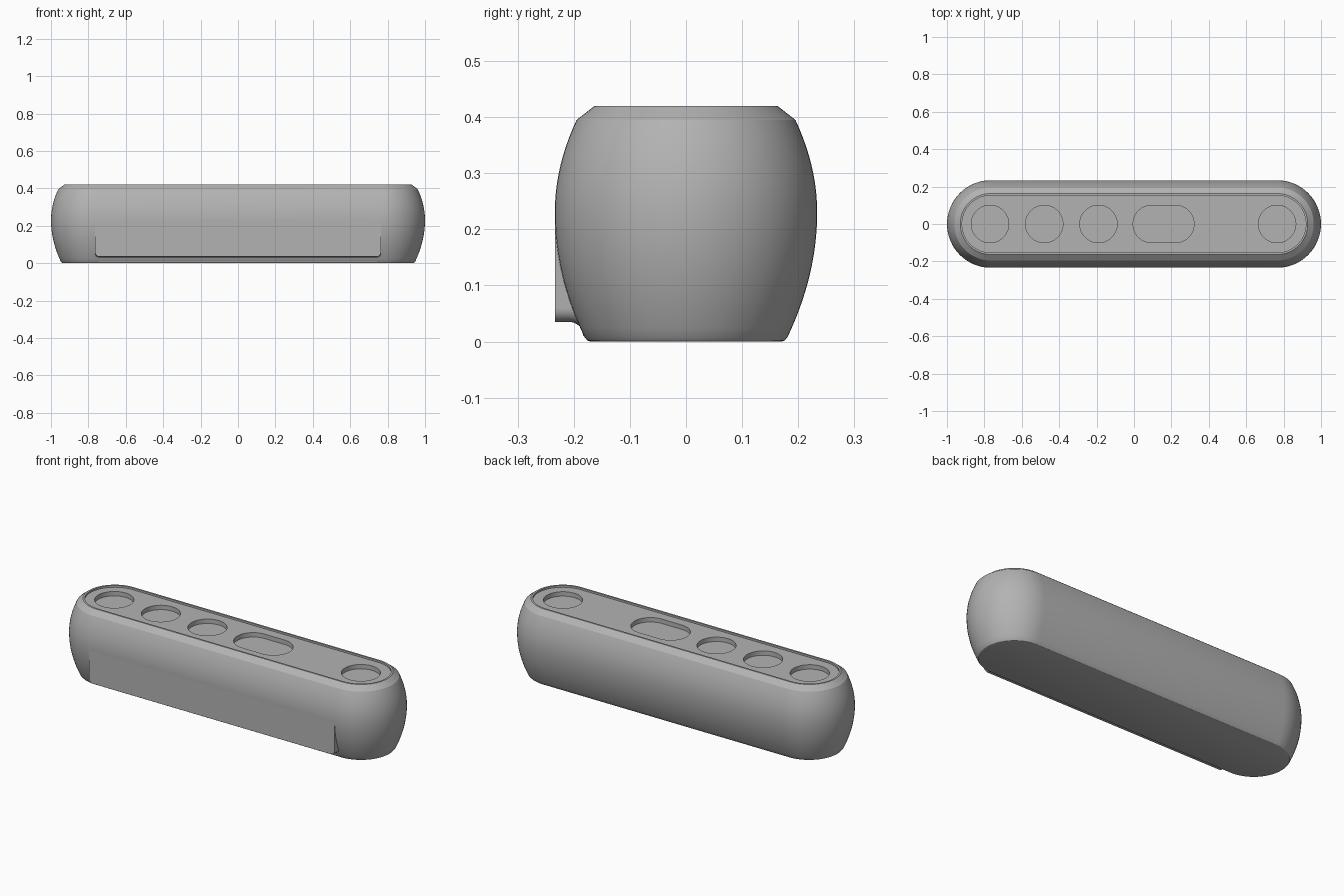
import bpy, bmesh, math

cube = bpy.data.objects.get("Cube")
if cube:
    bpy.data.objects.remove(cube, do_unlink=True)

grey = bpy.data.materials.new("mid grey")
grey.use_nodes = True
COLOUR = (0.45, 0.45, 0.45, 1)
grey.diffuse_color = COLOUR
grey.node_tree.nodes["Principled BSDF"].inputs["Base Color"].default_value = COLOUR


def stadium(r, half, z, cx=0.0, n=32):
    """Closed pill outline of radius r around a segment of given half length."""
    pts = []
    for side in (1, -1):
        for i in range(n + 1):
            a = math.pi * (i / n - 0.5)
            pts.append((cx + side * (half + r * math.cos(a)), side * r * math.sin(a), z))
    return pts


def circle(r, cx, z, n=64):
    return [(cx + r * math.cos(2 * math.pi * i / n), r * math.sin(2 * math.pi * i / n), z)
            for i in range(n)]


def loft(name, rings):
    """Skin a stack of matching rings and cap both ends."""
    bm = bmesh.new()
    loops = [[bm.verts.new(p) for p in ring] for ring in rings]
    n = len(loops[0])
    for a, b in zip(loops, loops[1:]):
        for i in range(n):
            j = (i + 1) % n
            bm.faces.new((a[i], a[j], b[j], b[i]))
    bm.faces.new(loops[0][::-1])
    bm.faces.new(loops[-1])
    bmesh.ops.recalc_face_normals(bm, faces=bm.faces)
    mesh = bpy.data.meshes.new(name)
    bm.to_mesh(mesh)
    bm.free()
    mesh.materials.append(grey)
    obj = bpy.data.objects.new(name, mesh)
    bpy.context.collection.objects.link(obj)
    return obj


def smooth(obj, angle):
    bpy.ops.object.select_all(action='DESELECT')
    obj.select_set(True)
    bpy.context.view_layer.objects.active = obj
    bpy.ops.object.shade_smooth_by_angle(angle=math.radians(angle))


# Barrel-sided body: foot rounding, bulging wall, chamfer, rim and recessed top
HALF, TOP, LIP = 0.766, 0.42, 0.41
profile = [(0.17, 0), (0.176, 0.002), (0.181, 0.008)]
for i in range(1, 25):
    z = 0.008 + (0.395 - 0.008) * i / 24
    if z < 0.23:
        r = 0.2338 - 0.0528 * ((0.23 - z) / 0.222) ** 2
    else:
        r = 0.2338 - 0.0388 * ((z - 0.23) / 0.165) ** 2
    profile.append((r, z))
profile += [(0.163, TOP), (0.153, TOP), (0.153, LIP)]
body = loft("body", [stadium(r, HALF, z) for r, z in profile])

# Button wells: four round and one pill shaped
R, FLOOR, ABOVE = 0.1, 0.385, 0.5
cutters = [loft("well_cutter", [circle(R, x, FLOOR), circle(R, x, ABOVE)])
           for x in (-0.77, -0.48, -0.19, 0.765)]
cutters.append(loft("well_cutter", [stadium(R, 0.063, z, 0.158) for z in (FLOOR, ABOVE)]))
for cutter in cutters:
    cutter.hide_render = True
    mod = body.modifiers.new("well", 'BOOLEAN')
    mod.operation = 'DIFFERENCE'
    mod.solver = 'EXACT'
    mod.object = cutter
    bpy.context.view_layer.objects.active = body
    bpy.ops.object.modifier_apply(modifier=mod.name)
    bpy.data.objects.remove(cutter, do_unlink=True)
smooth(body, 25)


def panel_outline(y, grow):
    """Front panel outline with two rounded lower corners, flared by grow."""
    w, low, high, c = 0.765, 0.035, 0.225, 0.025
    pts = [(w + grow, y, high), (-w - grow, y, high)]
    for side in (-1, 1):
        for i in range(9):
            a = math.pi / 2 * (i / 8 if side < 0 else 1 - i / 8)
            pts.append((side * (w - c + (c + grow) * math.cos(a)), y,
                        low + c - (c + grow) * math.sin(a)))
    return pts


# Flat front panel with a concave fillet running into the body
rings = [panel_outline(-0.2336, 0)]
for i in range(9):
    a = math.pi / 2 * i / 8
    rings.append(panel_outline(-0.208 + 0.025 * math.sin(a), 0.025 * (1 - math.cos(a))))
rings.append(panel_outline(-0.16, 0.02))
front_panel = loft("front_panel", rings)
smooth(front_panel, 30)
